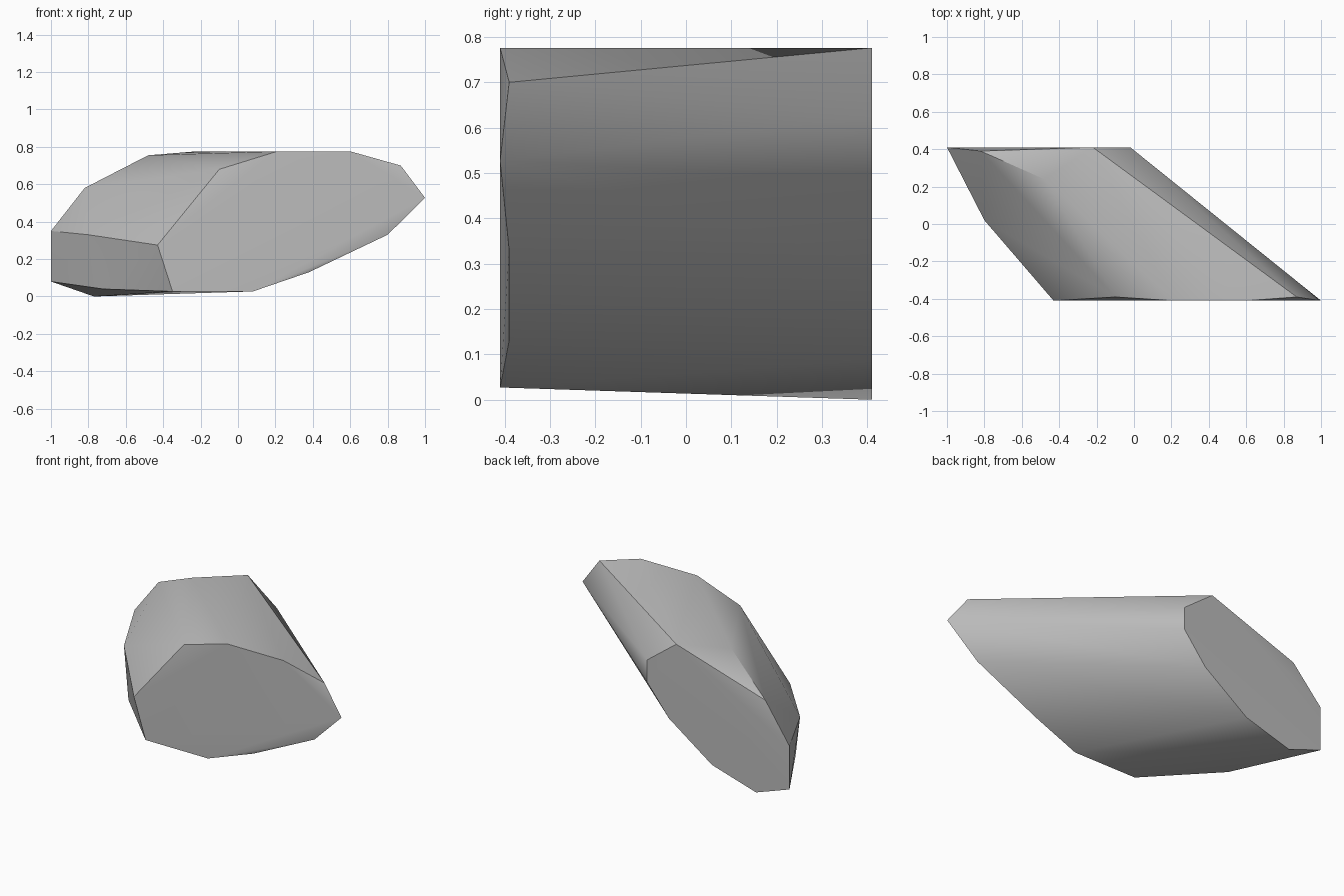
import bpy
import bmesh
import math

# Remove the default object
default_object = bpy.data.objects.get("Cube")
if default_object:
    bpy.data.objects.remove(default_object, do_unlink=True)

DEPTH = 0.41   # half the depth of the rock
CHIP = 0.39    # depth of the chipped rim corners


def make_material(name, color):
    """One flat colour for the viewport and for rendering."""
    material = bpy.data.materials.new(name)
    material.use_nodes = True
    material.diffuse_color = color
    shader = material.node_tree.nodes["Principled BSDF"]
    shader.inputs["Base Color"].default_value = color
    shader.inputs["Roughness"].default_value = 0.8
    return material


def at_depth(outline, y):
    """Place an (x, z) outline on a vertical plane."""
    return [(x, y, z) for x, z in outline]


def hull_object(name, points, material):
    """Wrap a closed faceted shell around the given points."""
    bm = bmesh.new()
    for point in points:
        bm.verts.new(point)
    hull = bmesh.ops.convex_hull(bm, input=bm.verts)
    loose = {v for v in hull["geom_interior"] + hull["geom_unused"]
             if isinstance(v, bmesh.types.BMVert)}
    bmesh.ops.delete(bm, geom=list(loose), context="VERTS")
    bmesh.ops.dissolve_limit(bm, angle_limit=math.radians(0.5),
                             verts=bm.verts, edges=bm.edges)
    bmesh.ops.recalc_face_normals(bm, faces=bm.faces)
    mesh = bpy.data.meshes.new(name)
    bm.to_mesh(mesh)
    bm.free()
    mesh.materials.append(material)
    rock = bpy.data.objects.new(name, mesh)
    bpy.context.collection.objects.link(rock)
    return rock


# Flat front break and its chipped corners
front = [(-0.35, 0.027), (0.08, 0.027), (1, 0.527),
         (0.6, 0.776), (0.21, 0.776), (-0.43, 0.275)]
front_chips = [(0.38, 0.13), (0.8, 0.33), (0.87, 0.7), (-0.1, 0.68)]

# Flat back break and its chipped corner
back = [(-1, 0.08), (-1, 0.35), (-0.22, 0.776), (-0.02, 0.625),
        (-0.02, 0.485), (-0.17, 0.3), (-0.466, 0.09), (-0.77, 0)]
back_chips = [(-0.82, 0.58)]

# Corners along the rounded side between the two breaks
side = [(-0.8, 0.02, 0.33), (-0.48, 0.24, 0.755), (-0.72, -0.05, 0.04)]

points = (at_depth(front, -DEPTH) + at_depth(front_chips, -CHIP)
          + at_depth(back, DEPTH) + at_depth(back_chips, CHIP) + side)

stone_grey = make_material("stone grey", (0.5, 0.5, 0.5, 1))
rock = hull_object("rock", points, stone_grey)

# Soft facets with crisp break edges
bpy.ops.object.select_all(action="DESELECT")
rock.select_set(True)
bpy.context.view_layer.objects.active = rock
bpy.ops.object.shade_smooth_by_angle(angle=math.radians(30))
